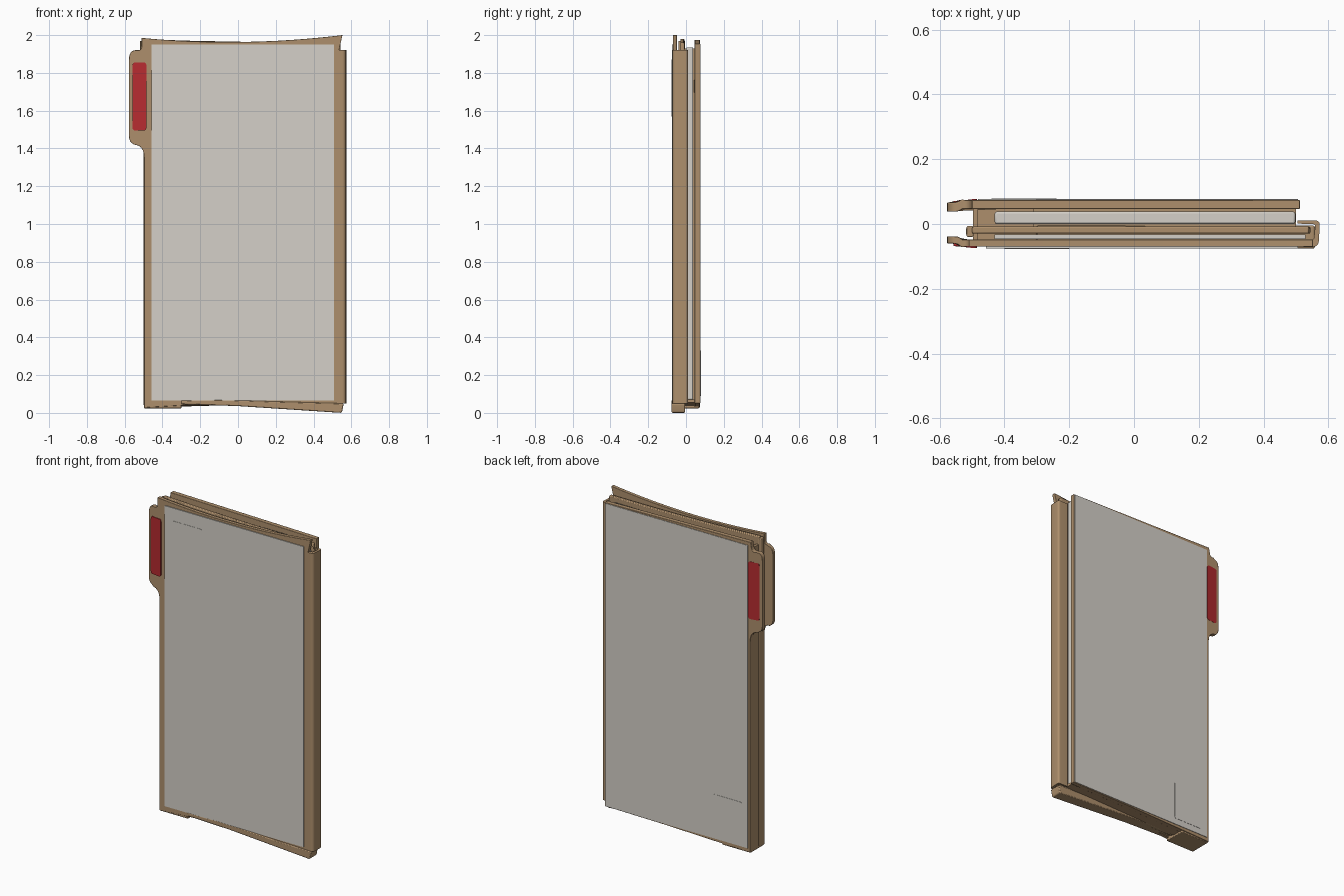
import bpy, bmesh, math
from mathutils import Vector

if "Cube" in bpy.data.objects:
    bpy.data.objects.remove(bpy.data.objects["Cube"])


def material(name, rgb):
    m = bpy.data.materials.new(name)
    m.diffuse_color = (*rgb, 1)
    m.use_nodes = True
    m.node_tree.nodes["Principled BSDF"].inputs["Base Color"].default_value = m.diffuse_color
    return m


TAN = material("manila tan", (0.42, 0.275, 0.15))
PAPER = material("paper grey", (0.66, 0.63, 0.58))
RED = material("label red", (0.47, 0.025, 0.03))


def rounded(points):
    """Points are (u, v, radius); corners with a radius become short curves."""
    out = []
    for i, (u, v, r) in enumerate(points):
        p = Vector((u, v))
        if not r:
            out.append(p)
            continue
        a = Vector(points[i - 1][:2]) - p
        b = Vector(points[(i + 1) % len(points)][:2]) - p
        a = p + a.normalized() * min(r, a.length / 2)
        b = p + b.normalized() * min(r, b.length / 2)
        for k in range(6):
            t = k / 5
            out.append(a * (1 - t) ** 2 + p * 2 * t * (1 - t) + b * t * t)
    return out


def prism(name, outline, lo, hi, mat, axis="y", bevel=0.0, bend=None):
    """Extrude an outline along y (x-z outline) or z (x-y outline)."""
    def place(p, d):
        return (p[0], d, p[1]) if axis == "y" else (p[0], p[1], d)
    bm = bmesh.new()
    a = [bm.verts.new(place(p, lo)) for p in outline]
    b = [bm.verts.new(place(p, hi)) for p in outline]
    bm.faces.new(a)
    bm.faces.new(b[::-1])
    n = len(a)
    for i in range(n):
        bm.faces.new((a[i], b[i], b[(i + 1) % n], a[(i + 1) % n]))
    bmesh.ops.recalc_face_normals(bm, faces=bm.faces)
    if bend:
        for v in bm.verts:
            v.co.y = bend(v.co)
    me = bpy.data.meshes.new(name)
    bm.to_mesh(me)
    bm.free()
    me.materials.append(mat)
    ob = bpy.data.objects.new(name, me)
    bpy.context.collection.objects.link(ob)
    if bevel:
        mod = ob.modifiers.new("soft edge", "BEVEL")
        mod.width, mod.segments = bevel, 2
        mod.limit_method, mod.angle_limit = "ANGLE", math.radians(50)
    bpy.context.view_layer.objects.active = ob
    ob.select_set(True)
    bpy.ops.object.shade_smooth_by_angle(angle=math.radians(35))
    ob.select_set(False)
    return ob


def rect(x0, x1, z0, z1, r=0.0):
    return rounded([(x0, z0, r), (x1, z0, r), (x1, z1, r), (x0, z1, r)])


# sagging top edge, rising to the right on the front cover
def top_edge(x0, x1, left, mid, right):
    pts = []
    for k in range(13):
        t = k / 12
        z = left * (1 - t) ** 2 + mid * 2 * t * (1 - t) + right * t * t
        pts.append((x1 + (x0 - x1) * (1 - t), z, 0))
    return pts[::-1]


# tab side, shared by both covers (listed downwards)
TAB = [(-0.51, 1.92, 0.02), (-0.577, 1.92, 0.05), (-0.577, 1.425, 0.04),
       (-0.497, 1.41, 0.06)]

# front cover with tab and flared top
front = rounded([(-0.497, 0.028, 0), (-0.2, 0.045, 0), (0.1, 0.042, 0), (0.53, 0.03, 0),
                 (0.535, 1.92, 0)] + top_edge(-0.51, 0.553, 1.985, 1.935, 2.0) + TAB)
prism("front_cover", front, -0.07, -0.048, TAN, bevel=0.005,
      bend=lambda c: c.y + 0.01 if c.x < -0.54 else c.y)

# back cover with tab
back = rounded([(-0.497, 0.028, 0), (0.1, 0.045, 0), (0.512, 0.05, 0)]
               + top_edge(-0.5, 0.512, 1.975, 1.965, 1.955) + TAB)
prism("back_cover", back, 0.046, 0.074, TAN, bevel=0.006,
      bend=lambda c: c.y - 0.008 if c.x < -0.54 else c.y)

# inner divider
divider = rounded([(-0.5, 0.04, 0), (0.545, 0.04, 0), (0.545, 1.91, 0)]
                  + top_edge(-0.5, 0.54, 1.98, 1.955, 1.96))
prism("inner_divider", divider, -0.03, -0.008, TAN, bevel=0.005)

# paper panels on both faces, with faint raised patches
prism("front_panel", rect(-0.457, 0.507, 0.065, 1.95), -0.075, -0.068, PAPER)
prism("back_panel", rect(-0.482, 0.506, 0.052, 1.952), 0.072, 0.077, PAPER)
prism("front_patch", rect(-0.4, -0.2, 1.57, 1.87, 0.01), -0.0765, -0.074, PAPER)
prism("back_patch", rect(-0.44, -0.24, 0.09, 0.33, 0.01), 0.076, 0.0785, PAPER)

# paper stacks between the covers
prism("paper_stack", rect(-0.43, 0.498, 0.07, 1.935), 0.0, 0.038, PAPER, bevel=0.006)
prism("thin_paper_stack", rect(-0.43, 0.53, 0.07, 1.92), -0.046, -0.032, PAPER)

# red labels on the tabs
prism("front_label", rect(-0.558, -0.485, 1.495, 1.855, 0.015), -0.074, -0.066, RED,
      bend=lambda c: c.y + 0.006 if c.x < -0.54 else c.y)
prism("back_label", rect(-0.558, -0.485, 1.495, 1.855, 0.015), 0.07, 0.0765, RED,
      bend=lambda c: c.y - 0.006 if c.x < -0.54 else c.y)

# right fold: a hooked strip seen from above
hook = rounded([(0.508, -0.07, 0), (0.57, -0.071, 0.02), (0.574, 0.011, 0.015),
                (0.505, 0.011, 0), (0.505, 0.001, 0), (0.56, 0.0, 0.01),
                (0.555, -0.05, 0.01), (0.508, -0.052, 0)])
prism("right_fold", hook, 0.05, 1.92, TAN, axis="z")

# left spine, full depth below the tabs and narrower beside them
prism("left_spine", rect(-0.497, -0.482, -0.06, 0.06), 0.03, 1.41, TAN, axis="z")
prism("upper_spine", rect(-0.497, -0.482, -0.025, 0.05), 1.40, 1.93, TAN, axis="z")
prism("spine_fold", rect(-0.518, -0.495, -0.04, -0.006, 0.008), 1.42, 1.97, TAN, axis="z",
      bevel=0.003)

# bottom fold, slanting down to the right, and the corner flap at the left
flap = rounded([(-0.3, 0.046, 0), (0.0, 0.036, 0), (0.55, 0.0, 0.01), (0.56, 0.05, 0.01),
                (0.2, 0.06, 0), (-0.1, 0.07, 0), (-0.3, 0.066, 0)])
prism("bottom_fold", flap, -0.076, -0.005, TAN, bevel=0.005)
prism("bottom_corner_flap", rect(-0.497, -0.3, 0.024, 0.05), -0.068, 0.07, TAN, bevel=0.004)
prism("bottom_back_fold", rounded([(-0.31, 0.035, 0), (0.5, 0.055, 0), (0.5, 0.07, 0),
                                   (-0.31, 0.06, 0)]), -0.008, 0.05, TAN)
